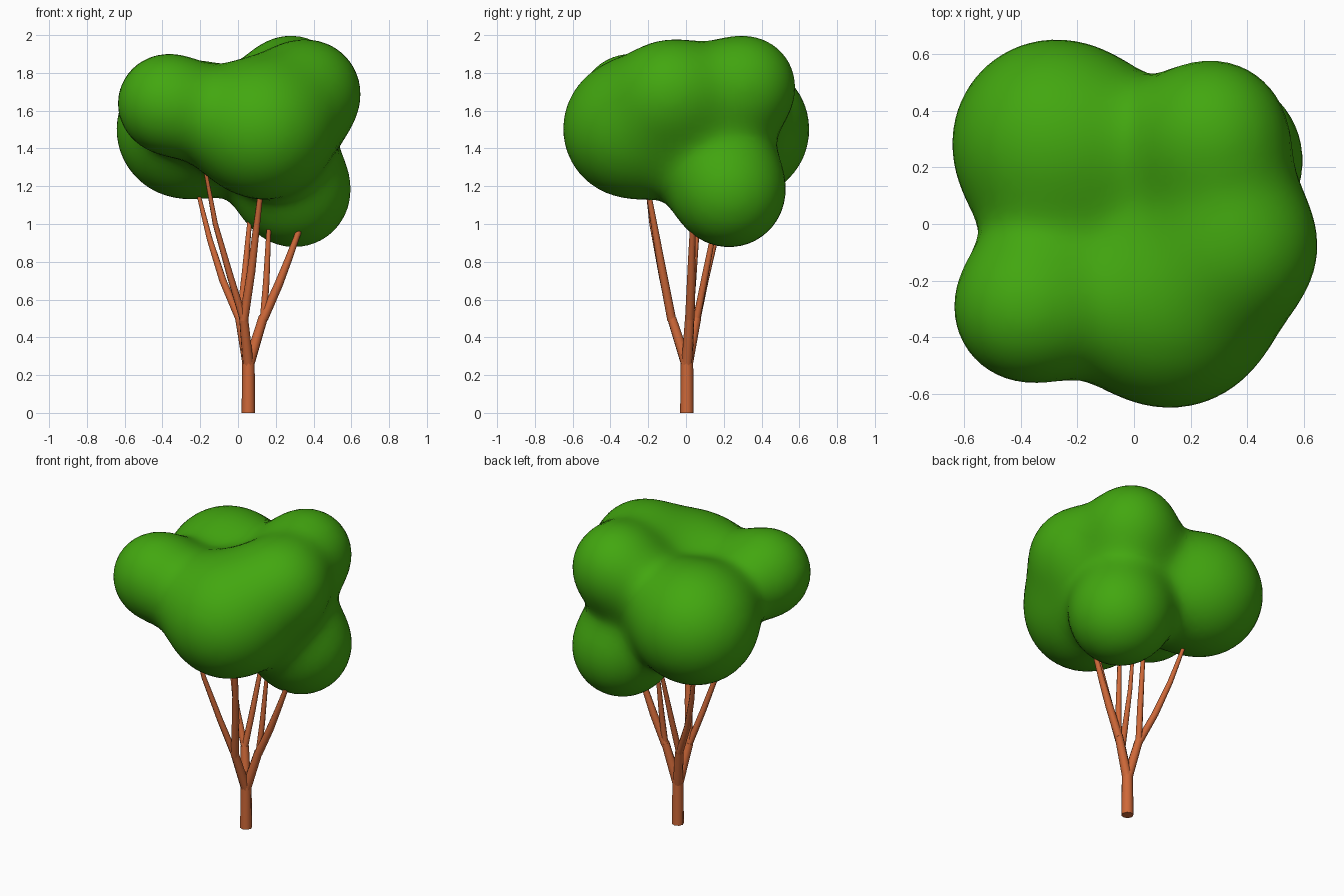
import bpy, bmesh, math
from mathutils import Vector, Matrix

if "Cube" in bpy.data.objects:
    bpy.data.objects.remove(bpy.data.objects["Cube"])


def material(name, rgb):
    m = bpy.data.materials.new(name)
    m.diffuse_color = (*rgb, 1)
    m.use_nodes = True
    m.node_tree.nodes["Principled BSDF"].inputs["Base Color"].default_value = m.diffuse_color
    return m


LEAF = material("leaf green", (0.055, 0.385, 0.005))
BARK = material("bark orange brown", (0.62, 0.14, 0.04))

# Foliage lobes: centre and radius
LOBES = [((-0.38, -0.30, 1.64), 0.25),
         ((0.13, -0.29, 1.50), 0.355),
         ((0.38, -0.08, 1.70), 0.25),
         ((0.28, 0.32, 1.735), 0.248),
         ((0.30, 0.23, 1.17), 0.29),
         ((-0.28, 0.29, 1.50), 0.36)]
LOBES = [(Vector(c), r) for c, r in LOBES]
BLEND = 0.1


def field(p):
    """Softly blended distance to all lobes, and its gradient."""
    total, grad = 0.0, Vector()
    for c, r in LOBES:
        d = p - c
        w = math.exp(-(d.length - r) / BLEND)
        total += w
        grad += d.normalized() * w
    return -BLEND * math.log(total), grad / total


def settle(bm):
    for v in bm.verts:
        for _ in range(8):
            f, g = field(v.co)
            step = g * (f / max(g.length_squared, 0.15))
            if step.length > 0.04:
                step = step.normalized() * 0.04
            v.co -= step


# Canopy: fused spheres, relaxed onto the blended surface
bm = bmesh.new()
for c, r in LOBES:
    bmesh.ops.create_icosphere(bm, subdivisions=4, radius=r + 0.015,
                               matrix=Matrix.Translation(c))
mesh = bpy.data.meshes.new("canopy")
bm.to_mesh(mesh)
bm.free()
canopy = bpy.data.objects.new("canopy", mesh)
bpy.context.collection.objects.link(canopy)
mod = canopy.modifiers.new("fuse", 'REMESH')
mod.mode = 'VOXEL'
mod.voxel_size = 0.045
dg = bpy.context.evaluated_depsgraph_get()
fused = bpy.data.meshes.new_from_object(canopy.evaluated_get(dg))
canopy.modifiers.clear()
canopy.data = fused
bm = bmesh.new()
bm.from_mesh(fused)
for _ in range(3):
    settle(bm)
    for _ in range(3):
        bmesh.ops.smooth_vert(bm, verts=bm.verts, factor=0.5,
                              use_axis_x=True, use_axis_y=True, use_axis_z=True)
settle(bm)
bm.to_mesh(fused)
bm.free()
fused.materials.clear()
fused.materials.append(LEAF)
for p in fused.polygons:
    p.use_smooth = True
    p.material_index = 0


def limb(name, pts):
    """Eight-sided tapered tube through (x, y, z, radius) points."""
    cu = bpy.data.curves.new(name, 'CURVE')
    cu.dimensions = '3D'
    cu.bevel_depth = 1.0
    cu.bevel_resolution = 2
    cu.use_fill_caps = True
    sp = cu.splines.new('POLY')
    sp.points.add(len(pts) - 1)
    for q, (x, y, z, r) in zip(sp.points, pts):
        q.co = (x, y, z, 1)
        q.radius = r
    sp.use_smooth = True
    tmp = bpy.data.objects.new(name + "_path", cu)
    bpy.context.collection.objects.link(tmp)
    dg = bpy.context.evaluated_depsgraph_get()
    me = bpy.data.meshes.new_from_object(tmp.evaluated_get(dg))
    bpy.data.objects.remove(tmp)
    ob = bpy.data.objects.new(name, me)
    bpy.context.collection.objects.link(ob)
    me.materials.clear()
    me.materials.append(BARK)
    for p in me.polygons:
        p.use_smooth = len(p.vertices) == 4


# Trunk, three forks and six branches
limb("trunk", [(0.055, 0.005, 0, 0.036), (0.055, 0.005, 0.27, 0.033)])
BASE = (0.055, 0.005, 0.25, 0.03)
FORKS = {
    "front": ((0.03, -0.075, 0.50, 0.025),
              [[(-0.04, -0.125, 0.72, 0.018), (-0.12, -0.18, 1.0, 0.014),
                (-0.18, -0.22, 1.32, 0.009)],
               [(0.07, -0.125, 0.75, 0.022), (0.12, -0.20, 1.17, 0.014)]]),
    "back": ((0.01, 0.055, 0.50, 0.025),
             [[(-0.08, 0.10, 0.70, 0.020), (-0.15, 0.155, 0.92, 0.016),
               (-0.21, 0.21, 1.16, 0.011)],
              [(0.035, 0.10, 0.72, 0.018), (0.065, 0.165, 1.05, 0.012)]]),
    "right": ((0.135, 0.02, 0.51, 0.025),
              [[(0.215, 0.027, 0.68, 0.023), (0.27, 0.03, 0.82, 0.019),
                (0.325, 0.035, 0.97, 0.015)],
               [(0.15, 0.037, 0.70, 0.017), (0.163, 0.06, 0.97, 0.012)]]),
}
for side, (fork, branches) in FORKS.items():
    limb(side + "_fork", [BASE, fork])
    for i, path in enumerate(branches):
        start = (*fork[:2], fork[2] - 0.01, path[0][3] + 0.002)
        limb(f"{side}_branch_{i + 1}", [start] + path)
